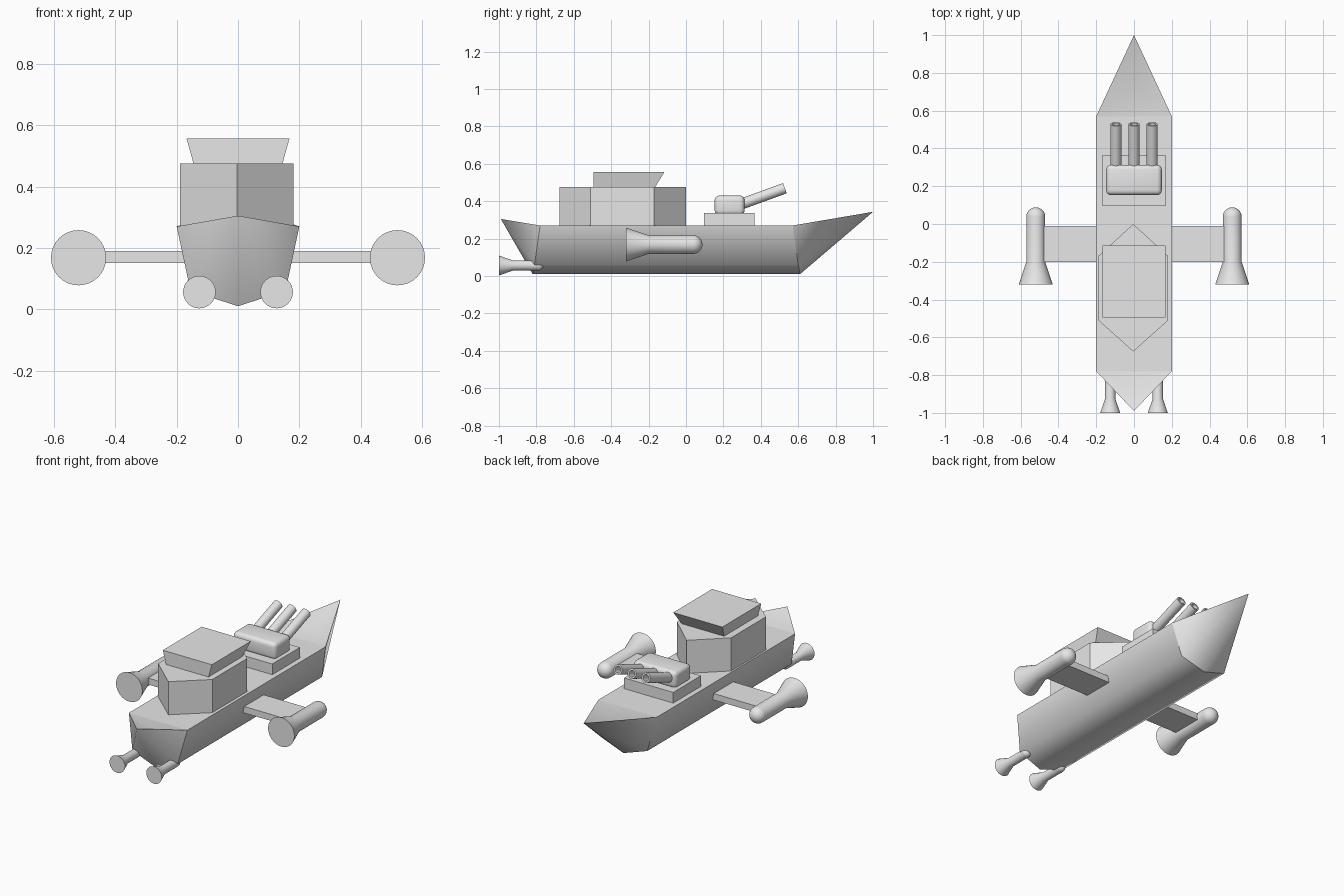
import bpy
import bmesh
import math
from mathutils import Matrix, Vector

cube = bpy.data.objects.get("Cube")
if cube:
    bpy.data.objects.remove(cube, do_unlink=True)

GREY = (0.8, 0.8, 0.8, 1.0)
grey = bpy.data.materials.new("light_grey")
grey.use_nodes = True
grey.diffuse_color = GREY
grey.node_tree.nodes["Principled BSDF"].inputs["Base Color"].default_value = GREY


def finish(name, bm, smooth=None):
    """Turn a bmesh into an object; smooth is the sharp-edge angle in degrees."""
    bmesh.ops.recalc_face_normals(bm, faces=bm.faces[:])
    mesh = bpy.data.meshes.new(name)
    bm.to_mesh(mesh)
    bm.free()
    mesh.materials.append(grey)
    if smooth:
        mesh.shade_smooth()
        mesh.set_sharp_from_angle(angle=math.radians(smooth))
    obj = bpy.data.objects.new(name, mesh)
    bpy.context.collection.objects.link(obj)
    return obj


def loft(name, rings, smooth=None):
    """Skin a list of closed point rings and cap both ends."""
    bm = bmesh.new()
    rows = [[bm.verts.new(p) for p in ring] for ring in rings]
    for a, b in zip(rows, rows[1:]):
        for i in range(len(a)):
            j = (i + 1) % len(a)
            bm.faces.new((a[i], a[j], b[j], b[i]))
    bm.faces.new(rows[0])
    bm.faces.new(rows[-1])
    return finish(name, bm, smooth)


def rect(x, y0, y1, z):
    return [(-x, y0, z), (x, y0, z), (x, y1, z), (-x, y1, z)]


def lathe(name, profile, centre, tilt=0, sides=32):
    """Revolve (distance, radius) points about the y axis, then tilt and place."""
    place = Matrix.Translation(centre) @ Matrix.Rotation(math.radians(tilt), 4, "X")
    turns = [2 * math.pi * i / sides for i in range(sides)]
    rings = [[place @ Vector((r * math.cos(a), y, r * math.sin(a))) for a in turns]
             for y, r in profile]
    return loft(name, rings, 30)


def dome(y, r, steps=7):
    """Profile of a rounded nose that starts at y with radius r."""
    angles = [math.radians(88) * i / steps for i in range(steps + 1)]
    return [(y + r * math.sin(a), r * math.cos(a)) for a in angles]


# Hull: two V-bottomed stations drawn out to raised points at bow and stern
bm = bmesh.new()


def station(deck, chine, keel):
    points = [(-0.2, deck, 0.27), (-0.155, chine, 0.06), (0, keel, 0.01),
              (0.155, chine, 0.06), (0.2, deck, 0.27)]
    return [bm.verts.new(p) for p in points]


stern = station(-0.78, -0.81, -0.82)
bow = station(0.57, 0.6, 0.61)
stern_tip, bow_tip = bm.verts.new((0, -0.99, 0.305)), bm.verts.new((0, 1, 0.343))
stern_dip, bow_dip = bm.verts.new((0, -0.86, 0.265)), bm.verts.new((0, 0.75, 0.265))
for i in range(4):
    bm.faces.new((stern[i], stern[i + 1], bow[i + 1], bow[i]))
    bm.faces.new((stern[i], stern[i + 1], stern_tip))
    bm.faces.new((bow[i], bow[i + 1], bow_tip))
bm.faces.new((stern[0], stern[4], bow[4], bow[0]))
for ring, dip, tip in ((stern, stern_dip, stern_tip), (bow, bow_dip, bow_tip)):
    bm.faces.new((ring[0], ring[4], dip))
    bm.faces.new((ring[0], dip, tip))
    bm.faces.new((ring[4], dip, tip))
rails = {stern[0], stern[4], bow[0], bow[4], stern_tip, bow_tip}
for e in bm.edges:
    a, b = e.verts
    across = (a in stern and b in stern) or (a in bow and b in bow)
    e.smooth = not across and not (a in rails and b in rails)
for f in bm.faces:
    f.smooth = True
finish("hull", bm)

# Bridge tower and its flared roof
hexagon = [(0, 0), (0.185, -0.17), (0.185, -0.51), (0, -0.675), (-0.185, -0.51), (-0.185, -0.17)]
loft("bridge_tower", [[(x - 0.004, y, z) for x, y in hexagon] for z in (0.262, 0.475)])
loft("bridge_roof", [rect(0.145, -0.495, -0.165, 0.475), rect(0.168, -0.495, -0.115, 0.557)])

# Gun turret: plinth, rounded housing and three hollow barrels
loft("turret_plinth", [rect(0.168, 0.095, 0.365, z) for z in (0.262, 0.336)])
housing = loft("turret_housing", [rect(0.147, 0.153, 0.313, z) for z in (0.325, 0.43)])
bevel = housing.modifiers.new("rounded", "BEVEL")
bevel.width = 0.025
bevel.segments = 4
housing.data.shade_smooth()
for side, x in (("right", -0.096), ("middle", 0), ("left", 0.096)):
    barrel = [(0, 0.029), (0.27, 0.029), (0.27, 0.019), (0.17, 0.019)]
    lathe(side + "_gun_barrel", barrel, (x, 0.275, 0.377), tilt=20, sides=24)

# Wings, wing pods and stern thrusters on both sides
for side, s in (("left", 1), ("right", -1)):
    loft(side + "_wing", [[(s * x, y, z) for y, z in
                           ((-0.2, 0.15), (-0.01, 0.15), (-0.01, 0.19), (-0.2, 0.19))]
                          for x in (0.14, 0.5)])
    lathe(side + "_wing_pod", [(-0.32, 0.09), (-0.2, 0.05)] + dome(0.038, 0.05),
          (s * 0.52, 0, 0.168))
    lathe(side + "_stern_thruster", [(-1, 0.053), (-0.925, 0.027)] + dome(-0.79, 0.027),
          (s * 0.126, 0, 0.056))
